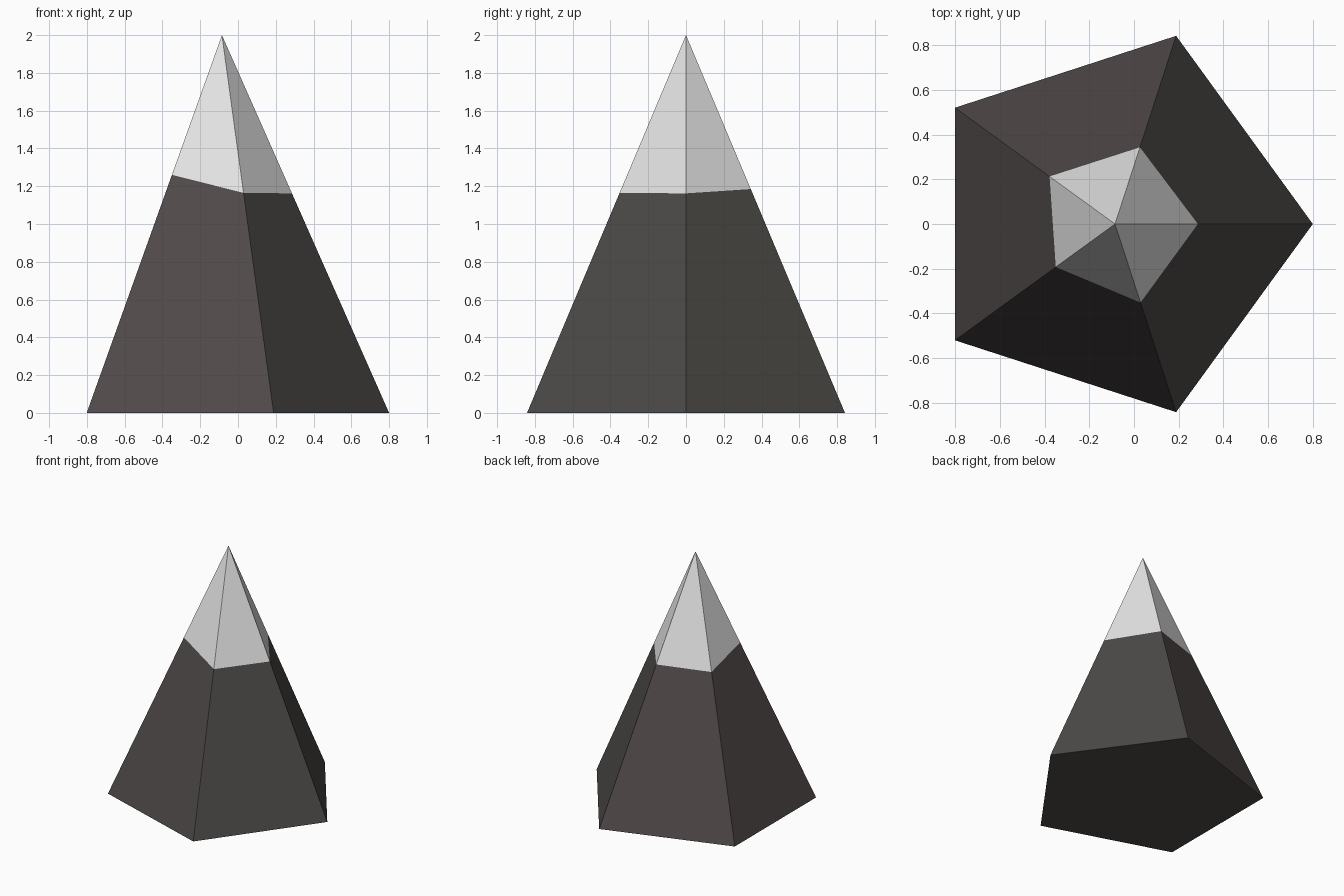
import bpy, bmesh, math
from mathutils import Vector

if "Cube" in bpy.data.objects:
    bpy.data.objects.remove(bpy.data.objects["Cube"])

CX, R, H = -0.085, 0.885, 2.0
SNOW_LINE = [1.162, 1.185, 1.182, 1.26, 1.165]  # height of the cap on each ridge


def material(name, srgb):
    m = bpy.data.materials.new(name)
    lin = [((c / 255 + 0.055) / 1.055) ** 2.4 for c in srgb]
    m.diffuse_color = (*lin, 1)
    m.use_nodes = True
    m.node_tree.nodes["Principled BSDF"].inputs["Base Color"].default_value = m.diffuse_color
    return m


mats = [material("warm dark rock", (80, 74, 73)),
        material("dark rock", (76, 74, 71)),
        material("snow white", (228, 228, 228))]

# Five-sided peak with a snow cap
bm = bmesh.new()
apex = Vector((CX, 0, H))
base = [Vector((CX + R * math.cos(a), R * math.sin(a), 0))
        for a in (math.tau * i / 5 for i in range(5))]
foot = [bm.verts.new(p) for p in base]
line = [bm.verts.new(p.lerp(apex, z / H)) for p, z in zip(base, SNOW_LINE)]
top = bm.verts.new(apex)

bm.faces.new(foot[::-1])
for i in range(5):
    j = (i + 1) % 5
    rock = bm.faces.new((foot[i], foot[j], line[j], line[i]))
    rock.material_index = 1 if i in (0, 4) else 0  # right-hand slopes
    bm.faces.new((line[i], line[j], top)).material_index = 2

mesh = bpy.data.meshes.new("mountain_peak")
bm.to_mesh(mesh)
bm.free()
for m in mats:
    mesh.materials.append(m)
bpy.context.collection.objects.link(bpy.data.objects.new("mountain_peak", mesh))
